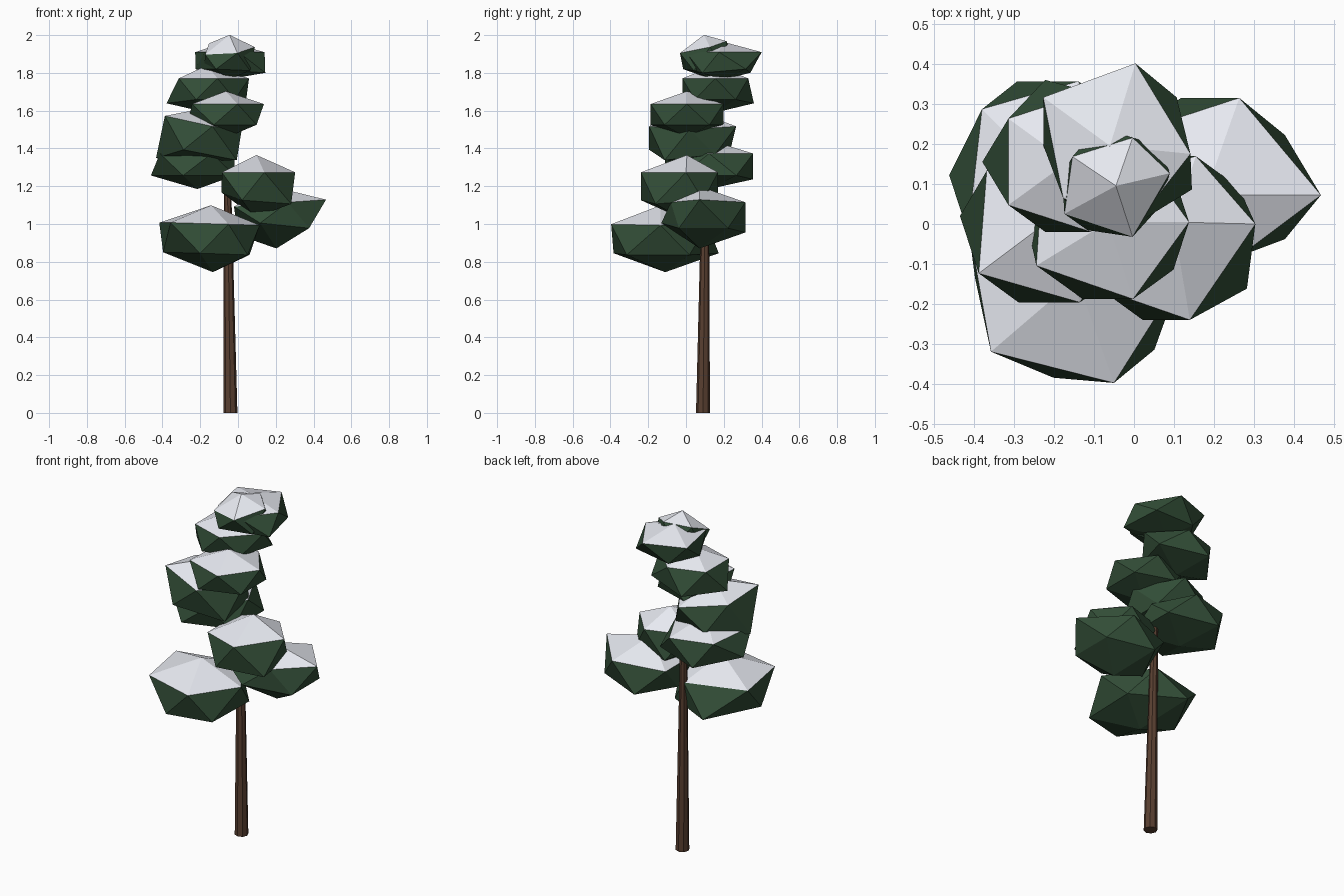
import bpy
import bmesh
from mathutils import Matrix, Vector

if "Cube" in bpy.data.objects:
    bpy.data.objects.remove(bpy.data.objects["Cube"])


def material(name, rgb):
    m = bpy.data.materials.new(name)
    m.diffuse_color = (*rgb, 1)
    m.use_nodes = True
    m.node_tree.nodes["Principled BSDF"].inputs["Base Color"].default_value = m.diffuse_color
    return m


bark = material("bark", (0.1, 0.05, 0.03))
leaf = material("foliage_green", (0.032, 0.075, 0.038))
snow = material("snow", (0.8, 0.82, 0.88))


def add_object(name, bm, mats):
    mesh = bpy.data.meshes.new(name)
    bm.to_mesh(mesh)
    bm.free()
    for m in mats:
        mesh.materials.append(m)
    ob = bpy.data.objects.new(name, mesh)
    bpy.context.collection.objects.link(ob)
    return ob


def clump(name, centre, radius, height, tilt_x=0, tilt_y=0, nudges={}):
    """Flattened 20-sided foliage clump whose five top faces carry snow.
    nudges: corner index -> shift (0 bottom, 1-5 lower ring, 6-10 upper, 11 top)."""
    bm = bmesh.new()
    bmesh.ops.create_icosphere(bm, subdivisions=1, radius=1)
    bm.normal_update()
    for f in bm.faces:
        f.material_index = 1 if f.normal.z > 0.5 else 0
    bm.transform(Matrix.Translation(centre)
                 @ Matrix.Rotation(tilt_x, 4, 'X')
                 @ Matrix.Rotation(tilt_y, 4, 'Y')
                 @ Matrix.Diagonal((radius, radius, height, 1)))
    bm.verts.ensure_lookup_table()
    for i, shift in nudges.items():
        bm.verts[i].co += Vector(shift)
    add_object(name, bm, (leaf, snow))


# Trunk: slim tapering post, leaning slightly as it rises
bm = bmesh.new()
H = 1.5
bmesh.ops.create_cone(bm, cap_ends=True, segments=8,
                      radius1=0.037, radius2=0.015, depth=H)
for v in bm.verts:
    v.co.z += H / 2
    v.co += Vector((-0.04 - 0.013 * v.co.z, 0.09 + 0.01 * v.co.z, 0))
add_object("trunk", bm, (bark,))

# Foliage clumps, from the lowest branch to the crown
clump("low_front_foliage", (-0.148, -0.135, 0.922), 0.292, 0.177, 0, 0.03,
      {7: (0, -.03, 0), 6: (.015, -.013, 0), 2: (.03, 0, 0), 1: (-.01, -.025, 0),
       3: (.015, 0, 0), 8: (-.06, 0, 0), 4: (0, .06, 0), 0: (.02, .025, 0)})
clump("low_right_foliage", (0.19, 0.072, 1.035), 0.285, 0.165, 0, -0.08,
      {6: (0, .09, 0), 2: (0, .04, .05), 1: (-.025, .04, 0), 5: (-.025, 0, 0),
       10: (.028, 0, 0), 3: (.06, 0, 0)})
clump("middle_front_foliage", (0.088, -0.035, 1.2), 0.24, 0.165, 0, 0,
      {10: (0, .035, 0), 6: (-.015, 0, 0), 3: (.04, 0, .04), 1: (.02, 0, -.02),
       11: (.01, .04, 0)})
clump("middle_back_foliage", (-0.215, 0.122, 1.315), 0.275, 0.13, 0, 0,
      {8: (.035, .02, 0), 10: (-.05, 0, 0), 4: (.0, 0, -.02)})
clump("middle_left_foliage", (-0.212, 0.02, 1.455), 0.253, 0.155, 0, 0.1,
      {7: (0, -.01, .03), 8: (.02, -.02, 0), 3: (.01, 0, -.06),
       1: (.03, 0, -.03), 9: (0, .03, 0), 0: (0, 0, .035)})
clump("upper_front_foliage", (-0.065, 0.005, 1.58), 0.226, 0.123, 0, 0,
      {7: (-.015, .01, 0)})
clump("upper_back_foliage", (-0.165, 0.155, 1.715), 0.205, 0.125, 0, 0,
      {3: (-.03, 0, -.02), 4: (0, .03, -.02), 10: (.04, 0, 0), 5: (.06, 0, 0)})
clump("crown_foliage", (-0.06, 0.195, 1.865), 0.23, 0.1, 0, 0,
      {7: (.05, -.01, 0), 4: (0, -.05, -.02), 3: (.04, 0, 0),
       10: (-.005, -.02, 0), 1: (.038, .012, -.02), 9: (0, .01, 0)})
clump("crown_tip_foliage", (-0.045, 0.105, 1.884), 0.15, 0.121, 0.25, 0,
      {7: (-.02, .01, -.02), 2: (-.03, -.01, .02), 10: (0, .035, 0),
       11: (0, .02, 0)})
